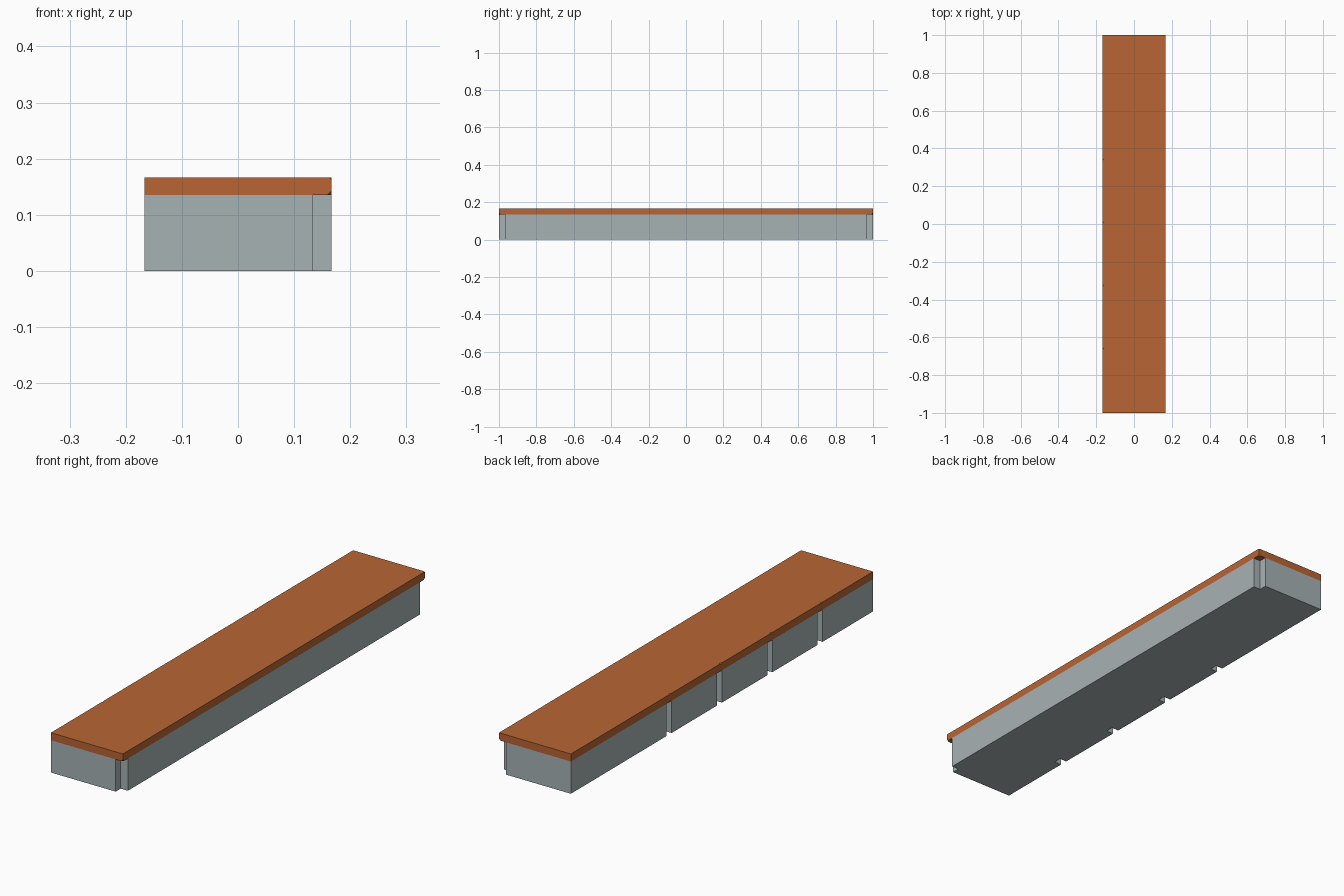
import bpy, bmesh
from mathutils import Vector

if "Cube" in bpy.data.objects:
    bpy.data.objects.remove(bpy.data.objects["Cube"])

W, L, H, Z = 1 / 6, 1.0, 1 / 6, 0.135   # half width, half length, height, slab underside
N = 1 / 30                              # notch size


def material(name, rgb):
    m = bpy.data.materials.new(name)
    m.diffuse_color = (*rgb, 1)
    m.use_nodes = True
    m.node_tree.nodes["Principled BSDF"].inputs["Base Color"].default_value = m.diffuse_color
    return m


def finish(name, bm, mat=None):
    bmesh.ops.recalc_face_normals(bm, faces=bm.faces)
    me = bpy.data.meshes.new(name)
    bm.to_mesh(me)
    bm.free()
    ob = bpy.data.objects.new(name, me)
    bpy.context.collection.objects.link(ob)
    if mat:
        me.materials.append(mat)
    return ob


def prism(name, outline, z0, z1, mat):
    bm = bmesh.new()
    face = bm.faces.new([bm.verts.new((x, y, z0)) for x, y in outline])
    ext = bmesh.ops.extrude_face_region(bm, geom=[face], use_keep_orig=True)
    verts = [g for g in ext["geom"] if isinstance(g, bmesh.types.BMVert)]
    bmesh.ops.translate(bm, verts=verts, vec=(0, 0, z1 - z0))
    return finish(name, bm, mat)


grey = material("stone grey", (0.39, 0.445, 0.456))
brown = material("warm brown", (0.479, 0.13, 0.034))

# Stone base: two notched corners on the right, four slots along the left
slots = [1 / 3, 0, -1 / 3, -2 / 3]
outline = [(-W, -L), (W - N, -L), (W - N, -L + N), (W, -L + N),
           (W, L - N), (W - N, L - N), (W - N, L), (-W, L)]
for y in slots:
    outline += [(-W, y + N), (-W + N, y + N), (-W + N, y), (-W, y)]
prism("base", outline, 0, Z, grey)

# Top slab
slab = prism("top_slab", [(-W, -L), (W, -L), (W, L), (-W, L)], Z, H, brown)

# Small chips on the slab corners and along its left edge
chips = [(W, s * L, z, r) for s in (-1, 1) for z, r in ((Z, 0.008), (H, 0.004))]
chips += [(-W, y + 0.008, H, 0.006) for y in slots]
bm = bmesh.new()
for x, y, z, r in chips:
    vs = []
    for axis in range(3):
        for s in (-r, r):
            p = Vector((x, y, z))
            p[axis] += s
            vs.append(bm.verts.new(p))
    for a in vs[0:2]:
        for b in vs[2:4]:
            for c in vs[4:6]:
                bm.faces.new((a, b, c))
cutter = finish("chip_cutter", bm, brown)
cutter.hide_render = True
cutter.hide_viewport = True
cutter.display_type = 'WIRE'
mod = slab.modifiers.new("chips", 'BOOLEAN')
mod.operation = 'DIFFERENCE'
mod.solver = 'EXACT'
mod.object = cutter
